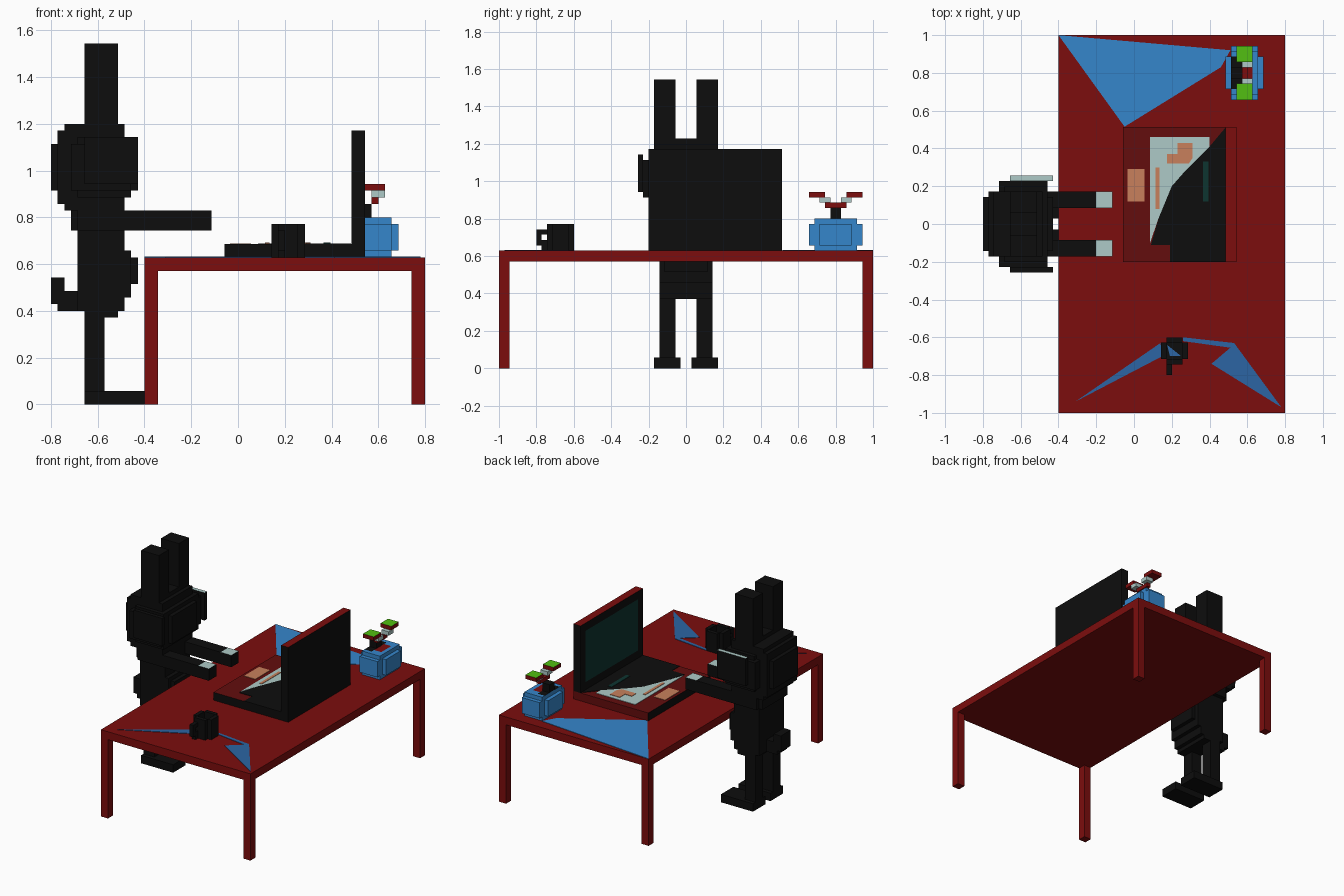
import bpy, bmesh, math
from mathutils import Vector

if "Cube" in bpy.data.objects:
    bpy.data.objects.remove(bpy.data.objects["Cube"])

U = 1 / 35  # one block of the model's grid


def material(name, r, g, b):
    m = bpy.data.materials.new(name)
    m.diffuse_color = (r, g, b, 1)
    m.use_nodes = True
    m.node_tree.nodes["Principled BSDF"].inputs["Base Color"].default_value = m.diffuse_color
    return m


MATS = [material("black", .004, .004, .004),
        material("red", .2, .004, .004),
        material("dark red", .125, .004, .004),
        material("blue", .036, .24, .6),
        material("dark blue", .025, .13, .37),
        material("pale grey", .42, .59, .57),
        material("orange", .58, .216, .107),
        material("teal", .004, .035, .03),
        material("green", .085, .52, .006)]
BLACK, RED, DARK_RED, BLUE, DARK_BLUE, PALE, ORANGE, TEAL, GREEN = range(9)


def add_object(name, bm):
    me = bpy.data.meshes.new(name)
    bm.normal_update()
    bm.to_mesh(me)
    bm.free()
    for m in MATS:
        me.materials.append(m)
    ob = bpy.data.objects.new(name, me)
    bpy.context.collection.objects.link(ob)
    return ob


def blocks(name, boxes, colour, cut=()):
    """Union of grid boxes (x0,x1,y0,y1,z0,z1); colour is an index or rule(centre, normal)."""
    def cells(bs):
        return {(x, y, z) for a, b, c, d, e, f in bs
                for x in range(a, b) for y in range(c, d) for z in range(e, f)}
    solid = cells(boxes) - cells(cut)
    bm, verts = bmesh.new(), {}
    for c in solid:
        for axis in range(3):
            for s in (0, 1):
                n = [0, 0, 0]
                n[axis] = 2 * s - 1
                if tuple(c[i] + n[i] for i in range(3)) in solid:
                    continue
                ring = []
                for p, q in ((0, 0), (1, 0), (1, 1), (0, 1)):
                    k = list(c)
                    k[axis] += s
                    k[(axis + 1) % 3] += p
                    k[(axis + 2) % 3] += q
                    k = tuple(k)
                    if k not in verts:
                        verts[k] = bm.verts.new(Vector(k) * U)
                    ring.append(verts[k])
                f = bm.faces.new(ring if s else ring[::-1])
                mid = [v + .5 for v in c]
                f.material_index = colour(mid, n) if callable(colour) else colour
    bmesh.ops.dissolve_limit(bm, angle_limit=.01, verts=bm.verts[:], edges=bm.edges[:],
                             delimit={'MATERIAL'})
    return add_object(name, bm)


def plate(name, points, z, colour, t=.003):
    """Thin painted shape lying on a horizontal surface."""
    bm = bmesh.new()
    f = bm.faces.new([bm.verts.new((x, y, z)) for x, y in points])
    f.normal_update()
    if f.normal.z < 0:
        f.normal_flip()
    top = bmesh.ops.extrude_face_region(bm, geom=[f])['geom']
    bmesh.ops.translate(bm, vec=(0, 0, t), verts=[v for v in top if isinstance(v, bmesh.types.BMVert)])
    bmesh.ops.recalc_face_normals(bm, faces=bm.faces[:])
    for face in bm.faces:
        face.material_index = colour
    return add_object(name, bm)


def rect(x0, x1, y0, y1):
    return [(x0, y0), (x1, y0), (x1, y1), (x0, y1)]


# Table
blocks("table_top", [(-14, 28, -35, 35, 20, 22)], RED)
for i, x in enumerate((-14, 26)):
    for j, y in enumerate((-35, 33)):
        blocks(f"table_leg_{i}{j}", [(x, x + 2, y, y + 2, 0, 20)], RED)

# Painted patches on the table
TZ = 22 * U
plate("table_patch_back", [(-.4, 1), (.51, .92), (.46, .83), (-.05, .515)], TZ, BLUE)
plate("table_patch_left", [(-.31, -.94), (.15, -.7), (.14, -.63)], TZ, DARK_BLUE)
plate("table_patch_right", [(.26, -.6), (.53, -.63), (.78, -.97), (.41, -.74), (.51, -.655), (.26, -.62)],
      TZ, DARK_BLUE)


# Computer
def base_colour(c, n):
    return DARK_RED if n[2] > 0 or n[1] > 0 else BLACK


def lid_colour(c, n):
    if n[2] > 0:
        return RED
    if n[0] < 0 and -5 < c[1] < 16 and 26 < c[2] < 39:
        return TEAL
    return BLACK


blocks("computer_base", [(-2, 19, -7, 18, 22, 24)], base_colour)
blocks("computer_screen", [(17, 19, -7, 18, 24, 41)], lid_colour)
KZ = 24 * U
plate("keyboard_light", [(.085, .46), (.4, .46), (.4, .41), (.27, .28), (.2, .2), (.13, .03), (.085, -.1)],
      KZ, PALE)
plate("keyboard_dark", [(.484, .51), (.484, -.2), (.19, -.2), (.19, -.11), (.09, -.11), (.13, .03),
                        (.2, .2), (.27, .28), (.4, .41)], KZ, BLACK)
plate("touch_pad", rect(-.035, .055, .12, .29), KZ, ORANGE)
plate("key_patch", [(.175, .32), (.29, .32), (.31, .35), (.31, .43), (.23, .43), (.23, .37), (.175, .37)],
      KZ + .003, ORANGE)
plate("key_strip", rect(.115, .135, .08, .3), KZ + .003, ORANGE)
plate("key_row", rect(.365, .395, .12, .33), KZ + .003, TEAL)

# Cup with handle
blocks("cup", [(5, 10, -25, -22, 22, 27), (6, 9, -26, -21, 22, 27)], BLACK,
       cut=[(6, 9, -25, -22, 23, 27)])
blocks("cup_handle", [(6, 7, -28, -26, 22, 26)], BLACK,
       cut=[(6, 7, -27, -26, 24, 25), (6, 7, -28, -27, 22, 23)])
plate("cup_inside", [(.175, -.64), (.19, -.7), (.25, -.7)], 23 * U, DARK_BLUE)


# Vase and plant
def vase_colour(c, n):
    if n[2] > 0 and c[2] > 27:
        if c[0] < 20 and 25 < c[1] < 31:
            return BLACK
        if 20 < c[0] < 22 and 26 < c[1] < 30:
            return RED
    return BLUE


blocks("vase", [(18, 23, 24, 32, 22, 28), (18, 23, 23, 33, 23, 27), (17, 24, 25, 31, 23, 27)], vase_colour)
blocks("plant_stem", [(18, 20, 27, 29, 28, 30)], BLACK)


def leaf_colour(c, n):
    if n[2] > 0 and c[2] > 32:
        return GREEN
    return PALE if 31 < c[2] < 32 else RED


blocks("plant_leaves", [(20, 21, 26, 30, 30, 31),
                        (20, 22, 25, 27, 31, 32), (20, 22, 29, 31, 31, 32),
                        (19, 22, 23, 26, 32, 33), (19, 22, 30, 33, 32, 33)], leaf_colour)


# Long-eared figure, facing +x
def head_colour(c, n):
    return PALE if n[2] > 0 and c[1] > 8 else BLACK


blocks("head", [(-28, -15, -5, 5, 32, 39), (-27, -17, -6, 6, 30, 41), (-26, -17, -6, 6, 29, 42),
                (-23, -18, -6, 6, 42, 43), (-25, -16, -8, 8, 32, 39), (-24, -16, -7, 7, 31, 40),
                (-23, -15, -9, -8, 33, 40), (-23, -15, 8, 9, 33, 40)], head_colour)
blocks("body", [(-25, -17, -5, 5, 26, 29), (-24, -17, -5, 5, 14, 30), (-24, -16, -5, 5, 16, 23),
                (-24, -15, -4, 4, 18, 22), (-23, -18, -5, 5, 13, 14)], BLACK)
blocks("tail", [(-28, -26, -2, 2, 15, 19), (-27, -24, -2, 2, 14, 17)], BLACK)


def arm_colour(c, n):
    return PALE if n[2] > 0 and c[0] > -7 else BLACK


for side, s in (("left", 1), ("right", -1)):
    def span(a, b):
        return (a, b) if s > 0 else (-b, -a)
    blocks(f"{side}_ear", [(-23, -18, *span(2, 6), 43, 54)], BLACK)
    blocks(f"{side}_arm", [(-24, -4, *span(3, 6), 26, 29)], arm_colour)
    blocks(f"{side}_leg", [(-23, -20, *span(2, 5), 2, 13)], BLACK)
    blocks(f"{side}_foot", [(-23, -14, *span(1, 6), 0, 2)], BLACK)
